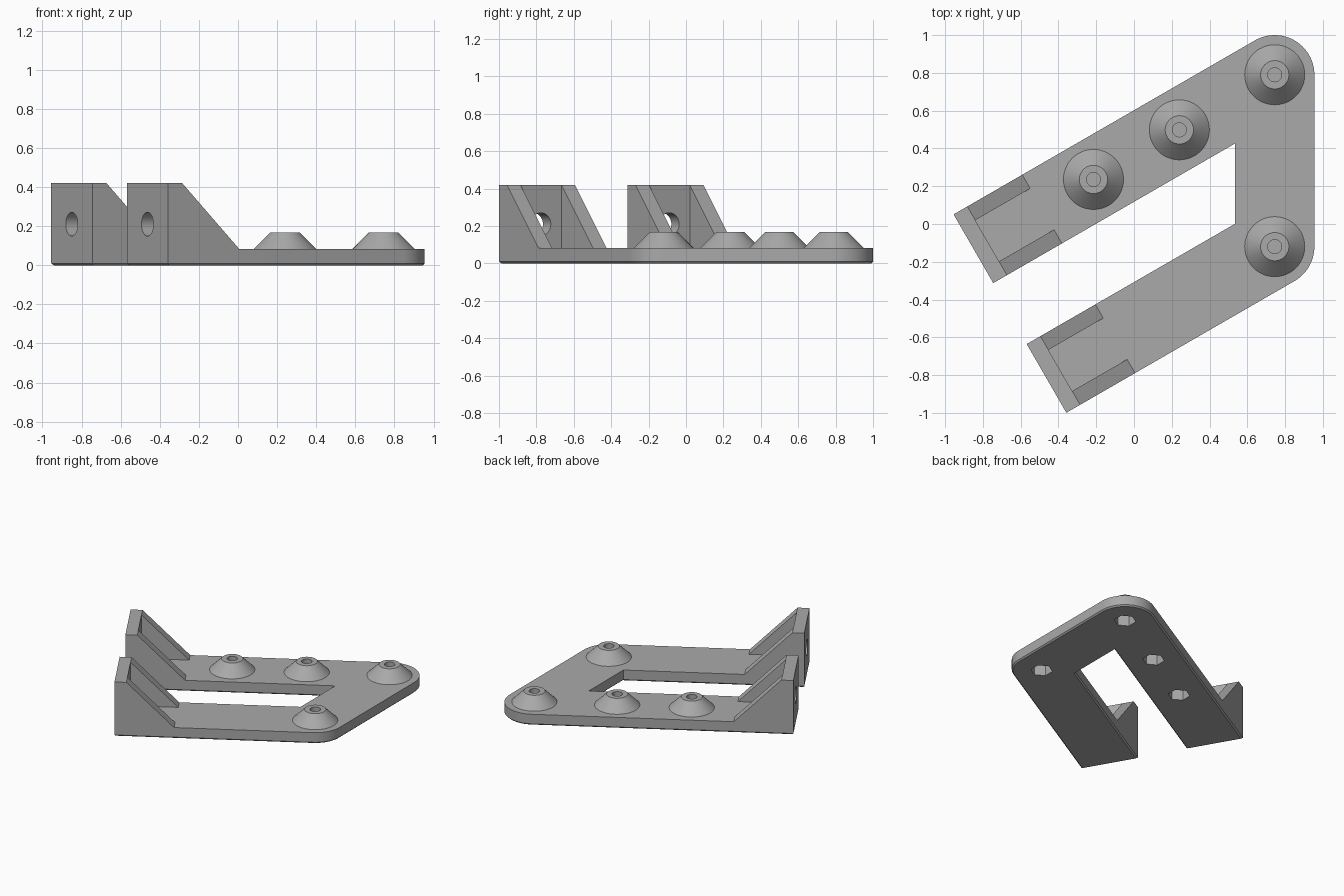
import bpy
import bmesh
from math import cos, sin, pi, radians
from mathutils import Matrix, Vector

if "Cube" in bpy.data.objects:
    bpy.data.objects.remove(bpy.data.objects["Cube"])

TILT = radians(30)               # direction of both arms
HALF = 0.21                      # half the arm width, also the corner radius
T = 0.084                        # thickness of plate, wall and gussets
TOP = 0.42
ALONG = Vector((cos(TILT), sin(TILT), 0))
BACK_PIVOT = Vector((0.745, 0.79, 0))
FRONT_PIVOT = Vector((0.745, -0.12, 0))
ARMS = [(BACK_PIVOT, 1.842), (FRONT_PIVOT, 1.395)]

grey = bpy.data.materials.new("plain_grey")
grey.use_nodes = True
colour = (0.4, 0.4, 0.4, 1)
grey.diffuse_color = colour
grey.node_tree.nodes["Principled BSDF"].inputs["Base Color"].default_value = colour


def finish(bm, name, matrix=Matrix()):
    bmesh.ops.recalc_face_normals(bm, faces=bm.faces)
    mesh = bpy.data.meshes.new(name)
    bm.to_mesh(mesh)
    bm.free()
    mesh.transform(matrix)
    mesh.materials.append(grey)
    obj = bpy.data.objects.new(name, mesh)
    bpy.context.collection.objects.link(obj)
    return obj


def prism(points, offset):
    """Extrude a flat outline by an offset vector."""
    bm = bmesh.new()
    face = bm.faces.new([bm.verts.new(p) for p in points])
    made = bmesh.ops.extrude_face_region(bm, geom=[face], use_keep_orig=True)
    moved = [v for v in made["geom"] if isinstance(v, bmesh.types.BMVert)]
    bmesh.ops.translate(bm, verts=moved, vec=offset)
    return bm


def ring(radius, count, start=0.0):
    return [(radius * cos(start + 2 * pi * i / count),
             radius * sin(start + 2 * pi * i / count), 0) for i in range(count)]


def combine(target, other, operation):
    mod = target.modifiers.new(operation.lower(), "BOOLEAN")
    mod.operation, mod.solver, mod.object = operation, "EXACT", other
    bpy.context.view_layer.objects.active = target
    bpy.ops.object.modifier_apply(modifier=mod.name)
    bpy.data.objects.remove(other)


def smooth(obj):
    bpy.ops.object.select_all(action="DESELECT")
    obj.select_set(True)
    bpy.context.view_layer.objects.active = obj
    bpy.ops.object.shade_smooth_by_angle(angle=radians(30))


def arc(centre, start, end, steps):
    angles = [radians(start + (end - start) * i / steps) for i in range(steps + 1)]
    return [centre + HALF * Vector((cos(a), sin(a), 0)) for a in angles]


# Two-armed base plate with rounded outer corners
side = Vector((-sin(TILT), cos(TILT), 0)) * HALF
inner_x = BACK_PIVOT.x - HALF


def inner_corner(edge_point):
    return edge_point - ALONG * ((edge_point.x - inner_x) / ALONG.x)


back_end, front_end = [pivot - ALONG * length for pivot, length in ARMS]
outline = [back_end - side, back_end + side]
outline += arc(BACK_PIVOT, 120, 0, 24) + arc(FRONT_PIVOT, 0, -60, 12)
outline += [front_end - side, front_end + side,
            inner_corner(FRONT_PIVOT + side), inner_corner(BACK_PIVOT - side)]
bm = prism(outline, (0, 0, T))
rim = [e for e in bm.edges if all(v.co.z < 0.001 for v in e.verts)]
bmesh.ops.bevel(bm, geom=rim, offset=0.01, segments=1, affect="EDGES")
bracket = finish(bm, "bracket_plate")

# Upright end walls with sloping side gussets, pocket and round hole
for pivot, length in ARMS:
    place = Matrix.Translation(pivot - ALONG * length) @ Matrix.Rotation(TILT, 4, "Z")
    profile = [(0, T / 2), (TOP, T / 2), (TOP, T), (T, TOP), (0, TOP)]
    wedge = prism([(x, -HALF, z) for x, z in profile], (0, 2 * HALF, 0))
    combine(bracket, finish(wedge, "end_wall", place), "UNION")

    inside = HALF - T
    floor = [(T, -inside, T), (TOP + T, -inside, T), (TOP + T, inside, T), (T, inside, T)]
    combine(bracket, finish(prism(floor, (0, 0, TOP)), "pocket", place), "DIFFERENCE")

    circle = [(-T, x, y + TOP / 2) for x, y, _ in ring(0.061, 32)]
    combine(bracket, finish(prism(circle, (3 * T, 0, 0)), "wall_hole", place), "DIFFERENCE")

# Conical screw bosses with blind holes, above hexagonal nut recesses
bosses = [BACK_PIVOT, BACK_PIVOT - ALONG * 0.583, BACK_PIVOT - ALONG * 1.108, FRONT_PIVOT]
section = [(0, 0.09), (0.037, 0.09), (0.037, 2 * T), (0.075, 2 * T), (0.159, T), (0, T)]
for number, spot in enumerate(bosses, 1):
    place = Matrix.Translation(spot)
    recess = prism([(x, y, -T) for x, y, _ in ring(0.077, 6, TILT)], (0, 0, 3 * T))
    combine(bracket, finish(recess, "nut_recess", place), "DIFFERENCE")

    bm = bmesh.new()
    verts = [bm.verts.new((r, 0, z)) for r, z in section]
    edges = [bm.edges.new(pair) for pair in zip(verts, verts[1:])]
    bmesh.ops.spin(bm, geom=verts + edges, cent=(0, 0, 0), axis=(0, 0, 1),
                   angle=2 * pi, steps=48, use_merge=True)
    bmesh.ops.remove_doubles(bm, verts=bm.verts, dist=0.0001)
    smooth(finish(bm, f"screw_boss_{number}", place))

smooth(bracket)
